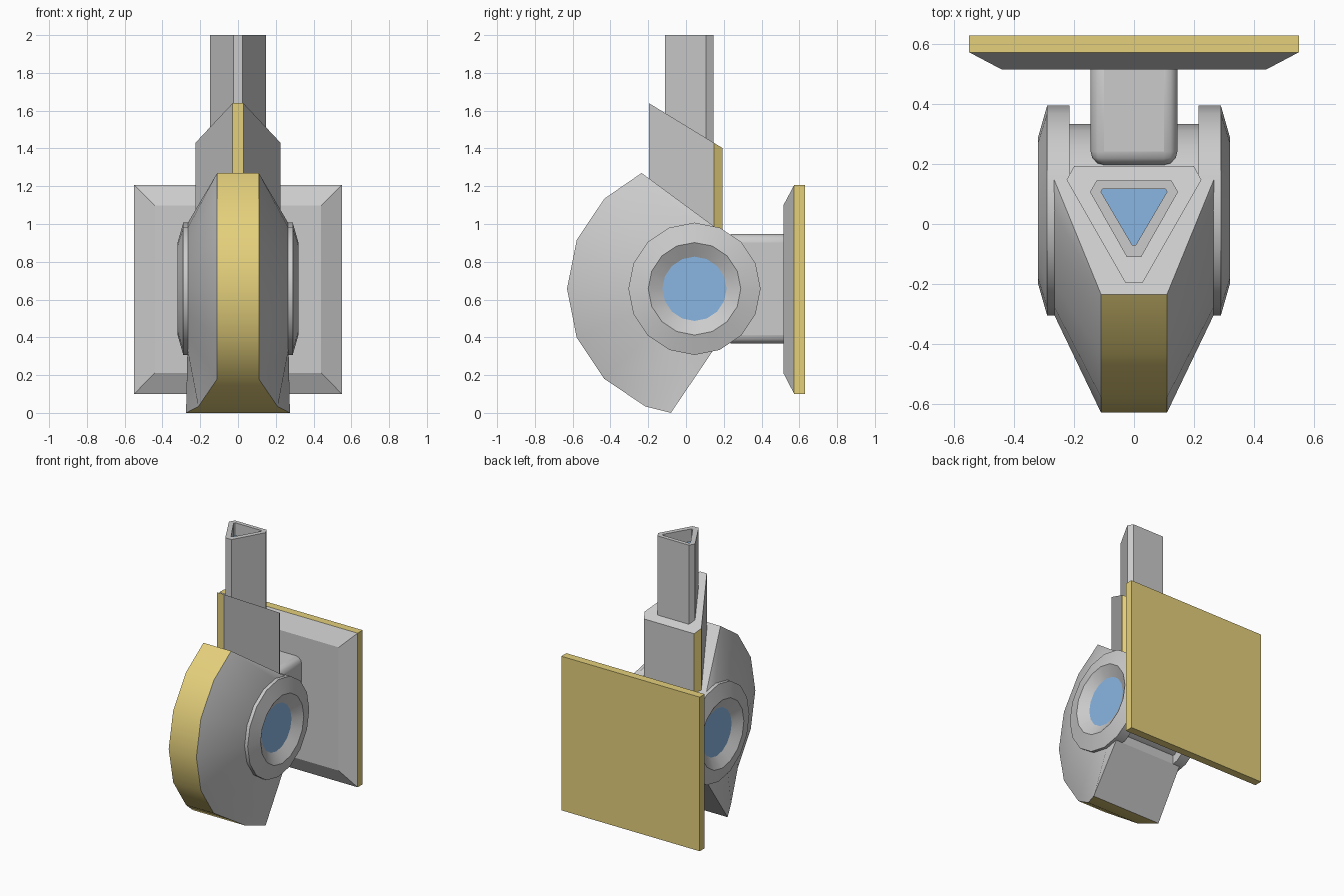
import bpy, bmesh, math
from math import sin, cos, radians

if "Cube" in bpy.data.objects:
    bpy.data.objects.remove(bpy.data.objects["Cube"])


def material(name, rgb):
    m = bpy.data.materials.new(name)
    m.diffuse_color = (*rgb, 1)
    m.use_nodes = True
    m.node_tree.nodes["Principled BSDF"].inputs["Base Color"].default_value = m.diffuse_color
    return m


GREY = material("grey", (0.8, 0.8, 0.8))
GOLD = material("gold", (0.78, 0.63, 0.2))
BLUE = material("blue", (0.25, 0.47, 0.76))
CY, CZ = 0.045, 0.657      # axis of the round joint


def build(name, verts, faces, smooth=False):
    """faces: list of (indices, material)"""
    mats = list(dict.fromkeys(m for _, m in faces))
    me = bpy.data.meshes.new(name)
    me.from_pydata(verts, [], [f for f, _ in faces])
    for m in mats:
        if m is not GREY or len(mats) > 1:
            me.materials.append(m)
    if len(mats) > 1:
        for p, (_, m) in zip(me.polygons, faces):
            p.material_index = mats.index(m)
    bm = bmesh.new()
    bm.from_mesh(me)
    bmesh.ops.remove_doubles(bm, verts=bm.verts, dist=1e-5)
    bmesh.ops.recalc_face_normals(bm, faces=bm.faces)
    bm.to_mesh(me)
    bm.free()
    ob = bpy.data.objects.new(name, me)
    bpy.context.collection.objects.link(ob)
    if smooth:
        bpy.ops.object.select_all(action='DESELECT')
        ob.select_set(True)
        bpy.context.view_layer.objects.active = ob
        bpy.ops.object.shade_smooth_by_angle(angle=radians(30))
    return ob


def loft(name, rings, mats, smooth=False, cap_start=GREY, cap_end=GREY):
    """Skin equal-length rings; mats(ring, side) picks the face colour."""
    n = len(rings[0])
    verts = [v for r in rings for v in r]
    faces = [((k * n + i, k * n + (i + 1) % n, (k + 1) * n + (i + 1) % n, (k + 1) * n + i), mats(k, i))
             for k in range(len(rings) - 1) for i in range(n)]
    faces.append((tuple(range(n)), cap_start))
    faces.append((tuple(range(len(verts) - n, len(verts))), cap_end))
    return build(name, verts, faces, smooth)


def rect(y, hx, z0, z1):
    return [(-hx, y, z0), (hx, y, z0), (hx, y, z1), (-hx, y, z1)]


def ring(x, r, n=16):
    return [(x, CY + r * cos(i * math.tau / n), CZ + r * sin(i * math.tau / n)) for i in range(n)]


grey = lambda k, i: GREY

# Wall plate: gold slab with a bevelled grey front
loft("wall_plate", [rect(0.63, 0.55, 0.10, 1.207), rect(0.573, 0.55, 0.10, 1.207)],
     lambda k, i: GOLD, cap_start=GOLD, cap_end=GOLD)
loft("wall_plate_bevel", [rect(0.573, 0.55, 0.10, 1.207), rect(0.515, 0.44, 0.212, 1.098)], grey)

# Rounded arm from plate to joint
arm = loft("arm", [rect(0.57, 0.145, 0.367, 0.947), rect(0.197, 0.145, 0.367, 0.947)], grey)
bev = arm.modifiers.new("round", 'BEVEL')
bev.width, bev.segments = 0.045, 3
bpy.context.view_layer.objects.active = arm
arm.select_set(True)
bpy.ops.object.shade_smooth_by_angle(angle=radians(35))

# Joint barrel and the two side flanges with recessed blue discs
loft("joint_barrel", [ring(-0.22, 0.288), ring(0.22, 0.288)], grey, True)
for s, side in ((1, "right"), (-1, "left")):
    prof = [(0.215, 0.35), (0.29, 0.35), (0.32, 0.245), (0.275, 0.17)]
    loft("flange_" + side, [ring(s * x, r) for x, r in prof], grey, True, cap_end=BLUE)

# Wedge body: gold rim, coned cheeks up to the flanges
R = 0.675


def on_rim(deg, x=0.11):
    return (x, CY + R * cos(radians(deg)), CZ + R * sin(radians(deg)))


top, low = (0.11, -0.235, 1.27), (0.275, -0.08, 0.0)
rim = [top] * 3 + [on_rim(a) for a in (135, 157.5, 180, 202.5, 225)] + [on_rim(247.5, 0.21), low, low]
hub = [(0.268, CY + 0.345 * cos(radians(a)), CZ + 0.345 * sin(radians(a)))
       for a in (72, 90, 112.5, 135, 157.5, 180, 202.5, 225, 247.5, 270, 286)]
n = len(rim)
flip = lambda pts: [(-x, y, z) for x, y, z in pts]
verts = rim + hub + flip(rim) + flip(hub)
faces = []
for i in range(n - 1):
    if rim[i] != rim[i + 1]:
        faces.append(((i, i + 1, 2 * n + i + 1, 2 * n + i), GOLD))
    for o in (0, 2 * n):
        q = (o + i, o + i + 1, o + n + i + 1, o + n + i)
        faces.append((q if rim[i] != rim[i + 1] else (q[0], q[2], q[3]), GREY))
e = n - 1
faces += [((0, n, 3 * n, 2 * n), GREY), ((e, n + e, 3 * n + e, 2 * n + e), GREY),
          ((n, n + e, 3 * n + e, 3 * n), GREY),
          (tuple(range(n, 2 * n)), GREY), (tuple(range(3 * n, 4 * n)), GREY)]
build("wedge_body", verts, faces, True)


def tri(tip, tip_y, wide, wide_y, back, back_y, z):
    """Triangle outline with clipped corners; z is a function of y."""
    half = [(tip, tip_y), (wide, wide_y), (back, back_y)]
    pts = half + [(-x, y) for x, y in reversed(half)]
    return [(x, y, z(y)) for x, y in pts]


# Collar with a sloping top and gold clipped corners
collar = (0.028, -0.197, 0.225, 0.147, 0.2, 0.193)
loft("collar", [tri(*collar, lambda y: 0.88), tri(*collar, lambda y: 1.64 - 0.61 * (y + 0.197))],
     lambda k, i: GOLD if i in (1, 3, 5) else GREY)

# Hollow triangular pipe with a blue floor
outer = (0.024, -0.11, 0.147, 0.107, 0.125, 0.145)
inner = (0.006, -0.07, 0.11, 0.107, 0.105, 0.117)
loft("pipe", [tri(*outer, lambda y: 1.2), tri(*outer, lambda y: 2.0),
              tri(*inner, lambda y: 2.0), tri(*inner, lambda y: 1.91)], grey, cap_end=BLUE)
